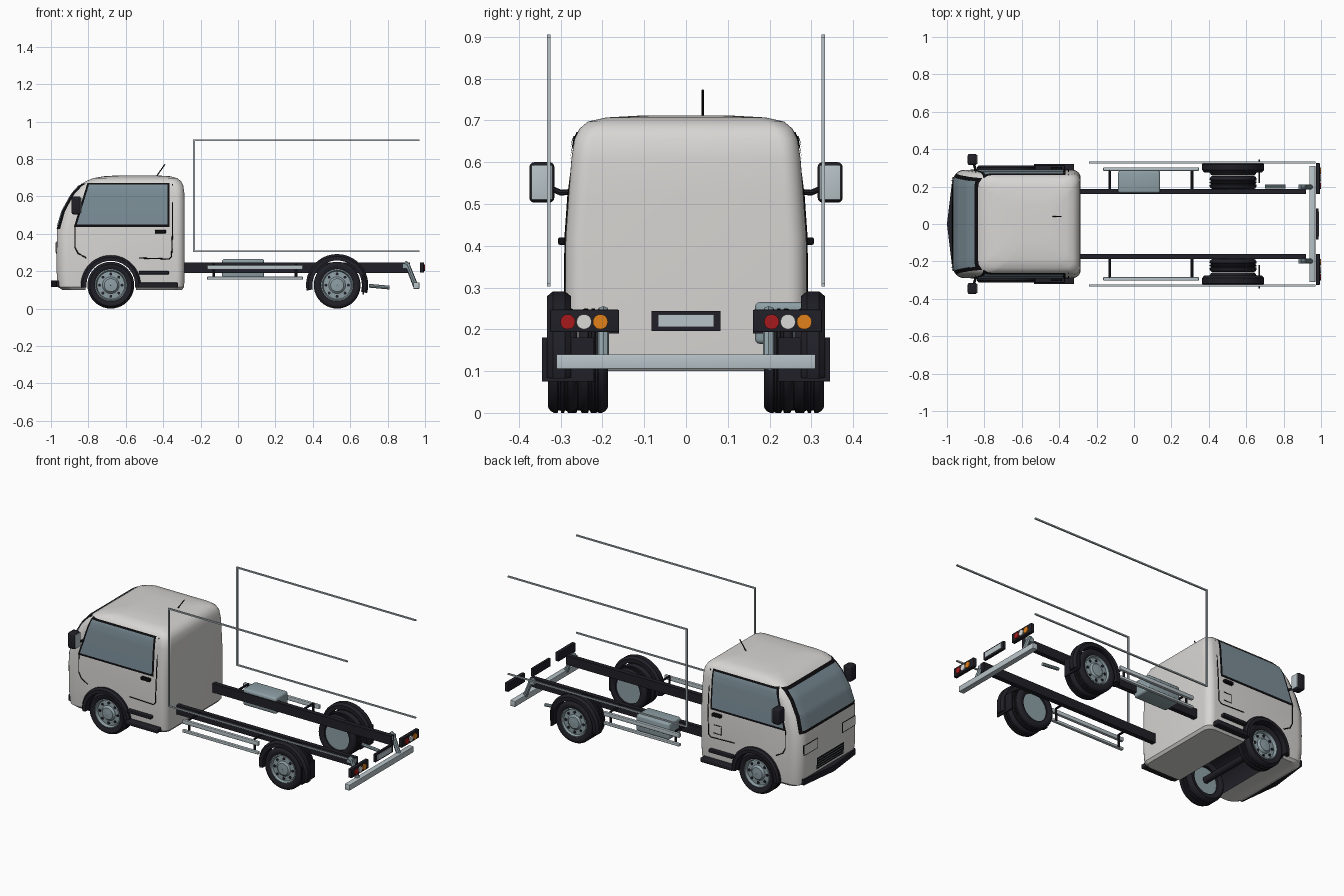
import bpy, bmesh, math
from mathutils import Vector, Matrix

if "Cube" in bpy.data.objects:
    bpy.data.objects.remove(bpy.data.objects["Cube"])


def material(name, rgb):
    m = bpy.data.materials.new(name)
    m.use_nodes = True
    m.diffuse_color = (*rgb, 1)
    m.node_tree.nodes["Principled BSDF"].inputs["Base Color"].default_value = (*rgb, 1)
    return m


PAINT = material("white_paint", (.68, .67, .65))
DARK = material("dark_rubber", (.014, .014, .02))
BLACK = material("black_trim", (.004, .004, .005))
GLASS = material("blue_grey_glass", (.2, .27, .31))
STEEL = material("light_steel", (.48, .55, .58))
TANK = material("blue_grey_metal", (.27, .35, .38))
RED = material("red_lamp", (.38, .01, .012))
AMBER = material("amber_lamp", (.75, .22, .01))
LAMP = material("clear_lamp", (.7, .7, .68))
SIDES = ((1, "left"), (-1, "right"))


def finish(name, bm, *mats):
    bmesh.ops.recalc_face_normals(bm, faces=bm.faces)
    me = bpy.data.meshes.new(name)
    bm.to_mesh(me)
    bm.free()
    for m in mats:
        me.materials.append(m)
    ob = bpy.data.objects.new(name, me)
    bpy.context.collection.objects.link(ob)
    return ob


def activate(ob):
    bpy.ops.object.select_all(action='DESELECT')
    ob.select_set(True)
    bpy.context.view_layer.objects.active = ob


def box(name, x, y, z, mat, bevel=0):
    """Box from (min, max) pairs."""
    bm = bmesh.new()
    mid = [(a + b) / 2 for a, b in (x, y, z)]
    size = [abs(b - a) for a, b in (x, y, z)]
    bmesh.ops.create_cube(bm, size=1, matrix=Matrix.Translation(mid) @ Matrix.Diagonal((*size, 1)))
    if bevel:
        bmesh.ops.bevel(bm, geom=bm.edges[:], offset=bevel, segments=3, profile=.5, affect='EDGES')
    return finish(name, bm, mat)


def rod(name, points, radius, mat):
    cu = bpy.data.curves.new(name, 'CURVE')
    cu.dimensions = '3D'
    cu.bevel_depth, cu.bevel_resolution, cu.use_fill_caps = radius, 2, True
    sp = cu.splines.new('POLY')
    sp.points.add(len(points) - 1)
    for p, co in zip(sp.points, points):
        p.co = (*co, 1)
    cu.materials.append(mat)
    ob = bpy.data.objects.new(name, cu)
    bpy.context.collection.objects.link(ob)
    activate(ob)
    bpy.ops.object.convert(target='MESH')
    return ob


def lathe(name, profile, centre, mat, start=0, sweep=360, n=40):
    """Turn a closed (radius, y) profile about the y axis."""
    bm = bmesh.new()
    full = sweep == 360
    rings = []
    for i in range(n if full else n + 1):
        a = math.radians(start + sweep * i / n)
        rings.append([bm.verts.new(Vector(centre) + Vector((r * math.cos(a), y, r * math.sin(a))))
                      for r, y in profile])
    pairs = list(zip(rings, rings[1:])) + ([(rings[-1], rings[0])] if full else [])
    k = len(profile)
    for a, b in pairs:
        for j in range(k):
            bm.faces.new((a[j], a[(j + 1) % k], b[(j + 1) % k], b[j]))
    if not full:
        bm.faces.new(rings[0])
        bm.faces.new(rings[-1])
    return finish(name, bm, mat)


def disc(name, centre, radius, depth, axis, mat, n=20):
    bm = bmesh.new()
    rot = Vector((0, 0, 1)).rotation_difference(Vector(axis)).to_matrix().to_4x4()
    bmesh.ops.create_cone(bm, cap_ends=True, segments=n, radius1=radius, radius2=radius,
                          depth=depth, matrix=Matrix.Translation(centre) @ rot)
    return finish(name, bm, mat)


# Cab sections: height, front x, back x, half width
CAB = [(.1, -.94, -.3, .27), (.115, -.963, -.288, .284), (.2, -.97, -.285, .29),
       (.42, -.968, -.285, .288), (.52, -.938, -.285, .281), (.61, -.888, -.286, .274),
       (.655, -.848, -.292, .267), (.68, -.815, -.304, .255), (.697, -.775, -.325, .235),
       (.707, -.72, -.36, .19), (.712, -.64, -.44, .1)]
RF, RB = .065, .045


def section(z):
    for a, b in zip(CAB, CAB[1:]):
        if z <= b[0]:
            t = (z - a[0]) / (b[0] - a[0])
            return [p + (q - p) * t for p, q in zip(a[1:], b[1:])]
    return CAB[-1][1:]


def side_y(x, z):
    xf, xb, hw = section(z)
    d = max(0, min(RF, xf + RF - x))
    return hw - RF + math.sqrt(RF * RF - d * d)


def front_x(y, z):
    xf, xb, hw = section(z)
    d = max(0, min(RF, abs(y) - hw + RF))
    return xf + RF - math.sqrt(RF * RF - d * d)


# Cab shell
bm = bmesh.new()
loops = []
for z, xf, xb, hw in CAB:
    ring = []
    for cx, cy, r, a0 in ((xb - RB, hw - RB, RB, 0), (xf + RF, hw - RF, RF, 90),
                          (xf + RF, RF - hw, RF, 180), (xb - RB, RB - hw, RB, 270)):
        for i in range(9):
            a = math.radians(a0 + 90 * i / 8)
            ring.append(bm.verts.new((cx + r * math.cos(a), cy + r * math.sin(a), z)))
    loops.append(ring)
for a, b in zip(loops, loops[1:]):
    for j in range(len(a)):
        k = (j + 1) % len(a)
        bm.faces.new((a[j], a[k], b[k], b[j]))
bm.faces.new(loops[0])
bm.faces.new(loops[-1])
cab = finish("cab", bm, PAINT, DARK)

# Wheel well cut
FRONT, REAR, AXLE = -.68, .53, .125
well = disc("wheel_well_cutter", (FRONT, 0, AXLE), .137, .8, (0, 1, 0), PAINT, 40)
well.data.materials.append(DARK)
for p in well.data.polygons:
    p.material_index = 1
mod = cab.modifiers.new("wheel_well", 'BOOLEAN')
mod.object, mod.operation, mod.solver = well, 'DIFFERENCE', 'EXACT'
activate(cab)
bpy.ops.object.modifier_apply(modifier=mod.name)
bpy.data.objects.remove(well)


def patch(name, mat, z0, z1, low, high, place, n=16):
    """Thin sheet following the cab; low and high are its ends at z0 and z1."""
    bm = bmesh.new()
    rows = []
    for i in range(n + 1):
        t = i / n
        u0, u1 = (low[k] + (high[k] - low[k]) * t for k in (0, 1))
        rows.append([bm.verts.new(place(u0 + (u1 - u0) * j / n, z0 + (z1 - z0) * t))
                     for j in range(n + 1)])
    for a, b in zip(rows, rows[1:]):
        for j in range(n):
            bm.faces.new((a[j], a[j + 1], b[j + 1], b[j]))
    return finish(name, bm, mat)


def on_front(gap):
    return lambda y, z: (front_x(y, z) - gap, y * (1 + gap), z + gap * .4)


def on_side(s, gap):
    return lambda x, z: (x, s * (side_y(x, z) + gap), z)


# Windscreen, headlamps, grille and bumper lip
patch("windscreen_frame", BLACK, .425, .668, (-.268, .268), (-.245, .245), on_front(.003))
patch("windscreen", GLASS, .44, .655, (-.25, .25), (-.228, .228), on_front(.006))
patch("grille", BLACK, .165, .235, (-.13, .13), (-.13, .13), on_front(.004))
for i in range(4):
    z = .176 + .015 * i
    patch("grille_bar", TANK, z, z + .003, (-.122, .122), (-.122, .122), on_front(.006), 4)
for s, side in SIDES:
    patch(side + "_headlamp_rim", BLACK, .293, .357, (s * .115, s * .25), (s * .115, s * .25), on_front(.003))
    patch(side + "_headlamp", LAMP, .298, .352, (s * .12, s * .245), (s * .12, s * .245), on_front(.006))
    bm = bmesh.new()
    ends = [[bm.verts.new((x, s * y, z)) for x, z in ((a, .115), (a, .15), (b, .15), (b, .115))]
            for y, a, b in ((0, -1, -.95), (.25, -.97, -.93))]
    for j in range(4):
        bm.faces.new((ends[0][j], ends[0][j - 1], ends[1][j - 1], ends[1][j]))
    bm.faces.new(ends[1])
    finish(side + "_bumper_lip", bm, DARK)

# Doors, mirrors and steps
for s, side in SIDES:
    patch(side + "_window_frame", BLACK, .435, .672, (-.878, -.367), (-.805, -.367), on_side(s, .003))
    patch(side + "_window", GLASS, .448, .662, (-.862, -.378), (-.797, -.378), on_side(s, .006))
    on = on_side(s, 0)
    rod(side + "_door_back_seam", [on(x, z) for x, z in (
        (-.35, .665), (-.35, .52), (-.35, .42), (-.355, .28), (-.37, .265), (-.53, .27))], .003, BLACK)
    rod(side + "_door_front_seam", [on(x, z) for x, z in (
        (-.872, .435), (-.872, .33), (-.855, .295), (-.81, .27))], .003, BLACK)
    box(side + "_door_handle", (-.445, -.385), (s * .283, s * .306), (.402, .42), BLACK, .004)
    rod(side + "_mirror_arm", [(-.835, s * .26, .53), (-.85, s * .3, .527), (-.86, s * .33, .54)], .007, DARK)
    box(side + "_mirror_housing", (-.89, -.84), (s * .315, s * .375), (.503, .6), DARK, .012)
    box(side + "_mirror_glass", (-.841, -.836), (s * .32, s * .37), (.51, .593), STEEL, .002)
    box(side + "_upper_step", (-.53, -.37), (s * .27, s * .315), (.182, .2), DARK, .004)
    box(side + "_lower_step", (-.535, -.32), (s * .27, s * .322), (.112, .138), DARK, .005)
rod("filler_flap_seam", [on_side(1, 0)(x, z) for x, z in (
    (-.39, .345), (-.44, .345), (-.44, .295), (-.39, .295))], .0025, BLACK)
rod("antenna", [(-.435, .04, .708), (-.39, .04, .772)], .003, BLACK)


# Wheels and arches
def wheel(name, x, s, mid, w):
    h = w / 2
    tread = [(.12, -h * .85), (.125, -h * .6), (.125, -h * .35), (.119, -h * .3), (.119, -h * .15),
             (.125, -h * .1)]
    tyre = [(.083, -h * .8), (.1, -h), (.112, -h)] + tread
    tyre += [(r, -y) for r, y in reversed(tyre)]
    lathe(name + "_tyre", tyre, (x, s * mid, AXLE), DARK)
    out = s * h
    lathe(name + "_rim", [(.086, out * .85), (.08, out * .9), (.074, out * .55), (.045, out * .6),
                          (.035, out * .85), (.001, out * .9), (.001, -out * .5), (.086, -out * .5)],
          (x, s * mid, AXLE), TANK)
    for i in range(8):
        a = math.tau * i / 8
        disc(name + "_rim_hole", (x + .06 * math.cos(a), s * mid + out * .6, AXLE + .06 * math.sin(a)),
             .008, .006, (0, 1, 0), DARK, 10)


def arch(name, x, y0, y1, r0, r1, start, sweep):
    m = (r1 - r0) * .35
    lathe(name, [(r0, y0), (r1 - m, y0), (r1, y0 + (y1 - y0) * .25), (r1, y1 - (y1 - y0) * .25),
                 (r1 - m, y1), (r0, y1)], (x, 0, AXLE), DARK, start, sweep)


for s, side in SIDES:
    wheel(side + "_front_wheel", FRONT, s, .245, .1)
    wheel(side + "_rear_outer_wheel", REAR, s, .295, .07)
    wheel(side + "_rear_inner_wheel", REAR, s, .222, .07)
    arch(side + "_front_arch", FRONT, s * .265, s * .314, .13, .16, -5, 190)
    arch(side + "_rear_arch", REAR, s * .275, s * .333, .132, .166, -15, 205)
    box(side + "_mud_flap", (.665, .673), (s * .22, s * .345), (.075, .18), DARK)
disc("front_axle", (FRONT, 0, AXLE), .02, .42, (0, 1, 0), DARK)

# Chassis, side guards and load outline
for s, side in SIDES:
    box(side + "_chassis_rail", (-.3, .92), (s * .16, s * .187), (.19, .245), DARK)
    box(side + "_guard_upper", (-.165, .347), (s * .284, s * .302), (.208, .232), STEEL, .003)
    box(side + "_guard_lower", (-.165, .347), (s * .284, s * .302), (.155, .171), STEEL, .003)
    for x in (-.13, .31):
        rod(side + "_guard_bracket", [(x, s * .18, .235), (x, s * .283, .235), (x, s * .283, .16)], .007, DARK)
    wire = (s * .324, s * .333)
    box(side + "_outline_post", (-.24, -.231), wire, (.303, .905), STEEL)
    for z in (.303, .897):
        box(side + "_outline_bar", (-.24, .97), wire, (z, z + .008), STEEL)
box("fuel_tank", (-.085, .14), (.165, .285), (.165, .265), TANK, .012)
rod("exhaust_tip", [(.7, .2, .122), (.81, .2, .112)], .01, TANK)

# Rear bumper, lamps and number plate holder
box("rear_bumper", (.937, .97), (-.31, .31), (.105, .14), STEEL, .003)
for s, side in SIDES:
    rod(side + "_bumper_bracket", [(.89, s * .198, .243), (.905, s * .198, .235), (.95, s * .198, .12)], .014, TANK)
    box(side + "_bracket_mount", (.88, .92), (s * .17, s * .21), (.215, .24), TANK)
    box(side + "_tail_lamp_case", (.972, .994), (s * .16, s * .325), (.193, .247), DARK, .003)
    for i, mat in enumerate((RED, LAMP, AMBER)):
        disc(side + "_tail_lamp", (.995, s * .244 + .039 * (i - 1), .218), .018, .01, (1, 0, 0), mat)
box("plate_holder", (.972, .986), (-.083, .083), (.196, .244), DARK)
box("blank_plate", (.984, .99), (-.067, .067), (.205, .235), STEEL)

for ob in bpy.context.scene.objects:
    if ob.type == 'MESH':
        activate(ob)
        bpy.ops.object.shade_smooth_by_angle(angle=math.radians(35))
